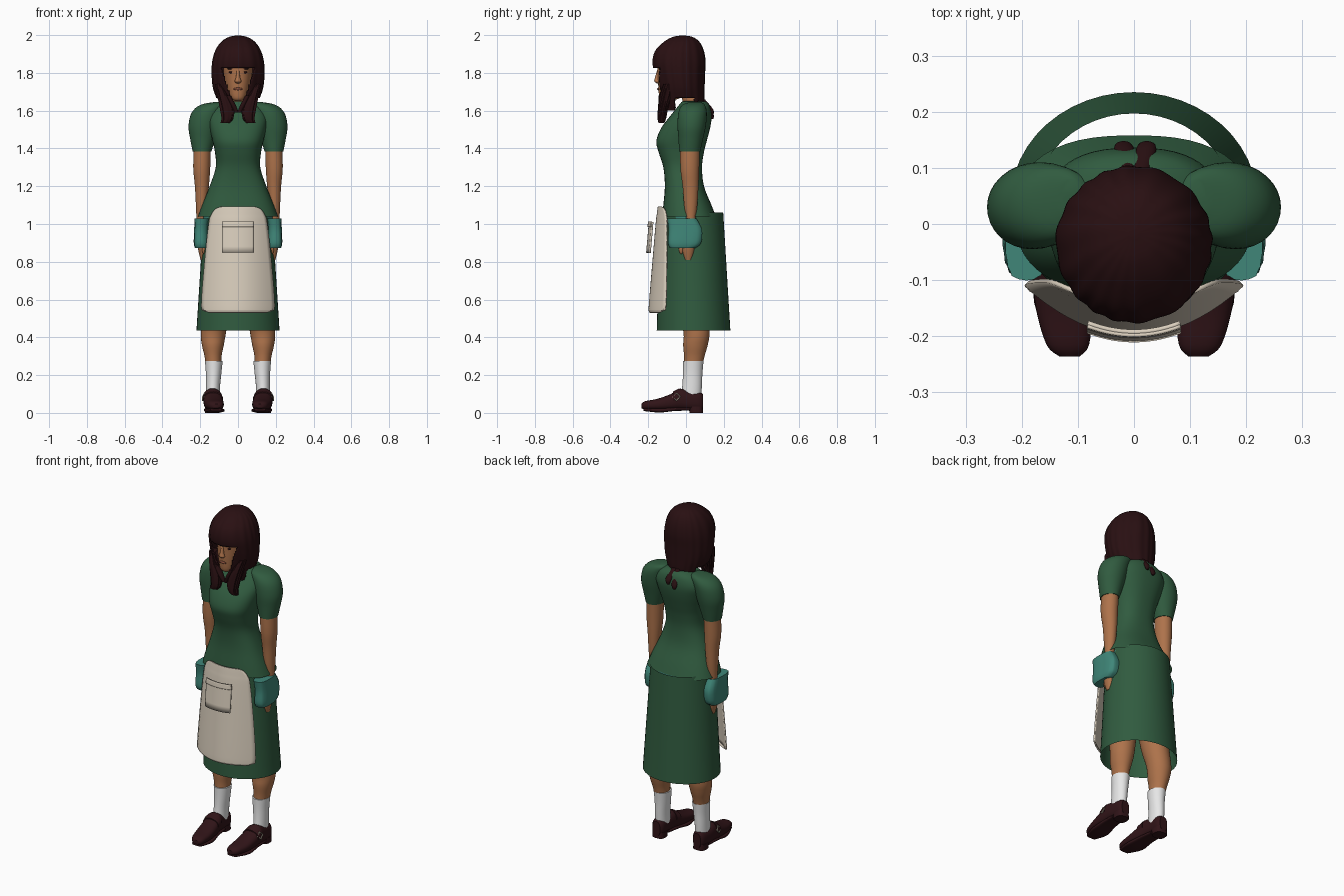
import bpy, bmesh, math
from mathutils import Vector

if "Cube" in bpy.data.objects:
    bpy.data.objects.remove(bpy.data.objects["Cube"])


def material(name, r, g, b):
    m = bpy.data.materials.new(name)
    m.use_nodes = True
    m.diffuse_color = (r, g, b, 1)
    bsdf = next(n for n in m.node_tree.nodes if n.type == 'BSDF_PRINCIPLED')
    bsdf.inputs["Base Color"].default_value = (r, g, b, 1)
    bsdf.inputs["Roughness"].default_value = 0.8
    return m


GREEN = material("dress green", .03, .105, .05)
SKIN = material("warm skin", .42, .17, .07)
HAIR = material("dark hair", .022, .005, .006)
SHOE = material("shoe leather", .03, .007, .009)
CREAM = material("apron cream", .7, .62, .51)
WHITE = material("sock white", .8, .8, .8)
TEAL = material("cuff teal", .05, .24, .19)
METAL = material("buckle metal", .5, .45, .35)
LIP = material("lip brown", .25, .08, .045)


def finish(name, bm, mat, mirror=False, thick=0):
    """Turn a bmesh into a smooth shaded object, optionally mirrored or thickened."""
    bmesh.ops.recalc_face_normals(bm, faces=bm.faces)
    mesh = bpy.data.meshes.new(name)
    bm.to_mesh(mesh)
    bm.free()
    mesh.materials.append(mat)
    ob = bpy.data.objects.new(name, mesh)
    bpy.context.collection.objects.link(ob)
    if thick:
        ob.modifiers.new("thickness", 'SOLIDIFY').thickness = thick
    if mirror:
        ob.modifiers.new("mirror", 'MIRROR')
    bpy.ops.object.select_all(action='DESELECT')
    ob.select_set(True)
    bpy.context.view_layer.objects.active = ob
    bpy.ops.object.shade_smooth_by_angle(angle=math.radians(45))
    return ob


def spline(rows, steps):
    """Catmull-Rom interpolation through rows of section values."""
    out = []
    for i in range(len(rows) - 1):
        a, b, c, d = (Vector(rows[min(max(i + k, 0), len(rows) - 1)]) for k in (-1, 0, 1, 2))
        for s in range(steps):
            t = s / steps
            out.append(b + (c - a) * t / 2 + (a * 2 - b * 5 + c * 4 - d) * t * t / 2
                       + (b * 3 - a - c * 3 + d) * t ** 3 / 2)
    return out + [Vector(rows[-1])]


def loft(rows, power=1, segs=32, steps=4, caps=True, along='z', ripple=0):
    """Rows: station, centre x, half width, low and high edge of the third axis."""
    bm = bmesh.new()
    rings = []
    for t, cx, r, lo, hi in spline([tuple(q) for q in rows], steps):
        ring = []
        for k in range(segs):
            a = math.tau * k / segs
            c, s = math.cos(a), math.sin(a)
            w = 1 + ripple * math.sin(a * 17 + 2 * math.sin(a * 3))
            x = cx + r * w * math.copysign(abs(c) ** power, c)
            o = (lo + hi) / 2 + (hi - lo) / 2 * w * math.copysign(abs(s) ** power, s)
            ring.append(bm.verts.new((x, o, t) if along == 'z' else (x, t, o)))
        rings.append(ring)
    for p, q in zip(rings, rings[1:]):
        for k in range(segs):
            n = (k + 1) % segs
            bm.faces.new((p[k], p[n], q[n], q[k]))
    if caps:
        bm.faces.new(rings[0])
        bm.faces.new(rings[-1])
    return bm


def panel(name, rows, mat, thick, curve=2.3, cols=20):
    """Curved cloth panel. Rows: height, half width, y at the middle."""
    bm = bmesh.new()
    grid = []
    for z, w, y in spline(rows, 4):
        xs = [w * (2 * i / cols - 1) for i in range(cols + 1)]
        grid.append([bm.verts.new((x, y + curve * x * x, z)) for x in xs])
    for p, q in zip(grid, grid[1:]):
        for i in range(cols):
            bm.faces.new((p[i], p[i + 1], q[i + 1], q[i]))
    return finish(name, bm, mat, thick=thick)


def blob(name, centre, size, mat, mirror=False):
    bm = bmesh.new()
    bmesh.ops.create_uvsphere(bm, u_segments=16, v_segments=10, radius=1)
    bmesh.ops.scale(bm, vec=size, verts=bm.verts)
    bmesh.ops.translate(bm, vec=centre, verts=bm.verts)
    return finish(name, bm, mat, mirror)


# Dress: open skirt, fitted bodice, puffed sleeves
finish("skirt", loft([(.435, 0, .22, -.155, .235), (1.06, 0, .18, -.135, .197)],
                     segs=48, caps=False), GREEN)
finish("hip_band", loft([(.97, 0, .185, -.12, .163), (1.045, 0, .185, -.12, .163)],
                        segs=48, caps=False), TEAL)
finish("bodice", loft([
    (1.04, 0, .212, -.125, .158), (1.1, 0, .19, -.12, .135), (1.2, 0, .15, -.112, .095),
    (1.3, 0, .118, -.12, .085), (1.38, 0, .122, -.145, .095), (1.44, 0, .135, -.157, .11),
    (1.51, 0, .15, -.13, .128), (1.57, 0, .155, -.085, .136), (1.62, 0, .125, -.045, .128),
    (1.645, 0, .08, -.025, .11), (1.65, 0, .055, -.015, .095)],
    power=.8, segs=48, caps=False), GREEN)
finish("sleeves", loft([
    (1.645, .11, .02, .02, .08), (1.63, .135, .065, -.02, .1), (1.59, .165, .08, -.04, .11),
    (1.52, .182, .08, -.045, .105), (1.45, .187, .066, -.04, .09),
    (1.385, .19, .05, -.036, .076)]), GREEN, mirror=True)

# Apron with a patch pocket
panel("apron", [(.53, .15, -.192), (.54, .18, -.197), (.57, .195, -.197), (.8, .178, -.178),
                (1.0, .156, -.161), (1.05, .142, -.155), (1.08, .12, -.151), (1.092, .09, -.149)],
      CREAM, .008)
panel("apron_pocket", [(.848, .084, -.211), (1.012, .084, -.197)], CREAM, .009)
panel("pocket_hem", [(.985, .084, -.204), (1.014, .084, -.201)], CREAM, .006)

# Arms, thumbs and teal cuffs
finish("arms", loft([
    (1.45, .188, .045, -.03, .075), (1.3, .192, .045, -.03, .07), (1.2, .191, .037, -.018, .066),
    (1.1, .193, .03, -.01, .06), (1.02, .195, .025, 0, .05), (.95, .193, .028, -.01, .045),
    (.87, .188, .024, -.02, .045), (.81, .185, .013, -.005, .03)]), SKIN, mirror=True)
blob("thumbs", (.18, -.025, .88), (.012, .014, .04), SKIN, mirror=True)
finish("cuffs", loft([
    (.872, .194, .034, -.085, .05), (.9, .196, .038, -.095, .08), (.97, .196, .036, -.092, .085),
    (1.03, .192, .037, -.1, .055)], power=.65, ripple=.02), TEAL, mirror=True)

# Legs and socks
finish("legs", loft([
    (.24, .129, .04, -.01, .085), (.3, .132, .045, -.01, .098), (.36, .133, .058, -.015, .115),
    (.43, .13, .067, -.014, .125), (.6, .11, .075, -.05, .12), (.95, .09, .08, -.07, .11)]),
    SKIN, mirror=True)
finish("socks", loft([
    (.07, .133, .036, -.03, .08), (.14, .132, .037, -.02, .084), (.21, .129, .041, -.016, .087),
    (.275, .128, .047, -.016, .093)]), WHITE, mirror=True)

# Shoes with heel, sole, strap and buckle
finish("shoes", loft([
    (-.236, .115, .018, .025, .048), (-.215, .118, .038, .018, .062), (-.15, .125, .05, .014, .075),
    (-.08, .131, .051, .014, .1), (-.03, .135, .046, .016, .128), (.02, .137, .041, .014, .115),
    (.07, .135, .037, .012, .11), (.09, .135, .025, .015, .1)],
    power=.8, along='y'), SHOE, mirror=True)
finish("soles", loft([
    (-.225, .117, .03, .01, .026), (-.14, .125, .053, .002, .024), (-.06, .131, .045, .01, .03),
    (.02, .136, .038, .012, .03)], power=.6, along='y'), SHOE, mirror=True)
finish("heels", loft([(0, .136, .038, .018, .09), (.035, .136, .038, .015, .09)],
                     power=.7), SHOE, mirror=True)
finish("straps", loft([(-.07, .132, .053, .04, .112), (-.035, .135, .05, .04, .13)],
                      along='y'), SHOE, mirror=True)
bpy.ops.mesh.primitive_torus_add(major_segments=4, minor_segments=6, major_radius=.02,
                                 minor_radius=.004, location=(.182, -.05, .085),
                                 rotation=(.2, math.radians(75), 0))
buckle = bpy.context.object
buckle.name = "right_buckle"
buckle.data.materials.append(METAL)
other = buckle.copy()
other.name = "left_buckle"
bpy.context.collection.objects.link(other)
buckle.location.x *= -1
buckle.rotation_euler.y *= -1

# Neck, head and face
finish("neck", loft([(1.58, 0, .06, -.02, .11), (1.66, 0, .045, -.02, .078),
                     (1.75, 0, .045, -.05, .06)]), SKIN)
finish("head", loft([
    (1.652, 0, .018, -.128, -.08), (1.668, 0, .042, -.141, -.03), (1.72, 0, .062, -.146, .03),
    (1.78, 0, .074, -.149, .06), (1.84, 0, .078, -.15, .07), (1.9, 0, .07, -.13, .06),
    (1.95, 0, .02, -.06, .0)], power=.9), SKIN)
finish("nose", loft([(1.745, 0, .008, -.155, -.14), (1.755, 0, .018, -.168, -.14),
                     (1.775, 0, .011, -.164, -.14), (1.815, 0, .007, -.153, -.14)],
                    segs=16), SKIN)
blob("mouth", (0, -.147, 1.715), (.024, .006, .007), LIP)
blob("eyes", (.034, -.138, 1.803), (.016, .006, .006), HAIR, mirror=True)
blob("eyebrows", (.036, -.138, 1.822), (.022, .007, .004), HAIR, mirror=True)

# Hair cap: trimmed around the face, above the shoulders and ragged at the nape
hair = loft([
    (1.6, 0, .095, -.12, .09), (1.66, 0, .112, -.135, .097), (1.72, 0, .132, -.15, .098),
    (1.79, 0, .139, -.165, .1), (1.86, 0, .136, -.176, .103), (1.92, 0, .119, -.16, .093),
    (1.965, 0, .088, -.115, .07), (1.99, 0, .048, -.07, .035), (1.998, 0, .008, -.025, -.01)],
    segs=112, steps=8, ripple=.012)


def trimmed(p):
    face = p.y < -.04 and p.z < 1.83 and abs(p.x) < .03 + (p.z - 1.64) * .34
    side = -.06 < p.y < .045 and p.z < 1.67
    nape = p.y >= .045 and p.z < 1.635 + .015 * math.sin(p.x * 110)
    return face or side or nape or p.z < 1.602


bmesh.ops.delete(hair, geom=[f for f in hair.faces if trimmed(f.calc_center_median())],
                 context='FACES')
finish("hair", hair, HAIR, thick=.008)

# Loose locks in front of the shoulders and thin tails at the nape
finish("front_locks", loft([
    (1.535, .068, .024, -.145, -.115), (1.56, .056, .03, -.15, -.105),
    (1.61, .058, .036, -.148, -.095), (1.68, .078, .03, -.14, -.07), (1.74, .1, .02, -.12, -.06)],
    ripple=.08), HAIR, mirror=True)
finish("inner_locks", loft([
    (1.59, .008, .012, -.135, -.11), (1.63, .026, .014, -.145, -.11),
    (1.68, .052, .013, -.145, -.1)], segs=16), HAIR, mirror=True)
for name, x, low in (("left_tail", .022, 1.575), ("right_tail", -.018, 1.555)):
    finish(name, loft([(low, x, .008, .132, .144), (low + .03, x, .018, .122, .145),
                       (1.66, x / 2, .014, .075, .1)], segs=16), HAIR)
